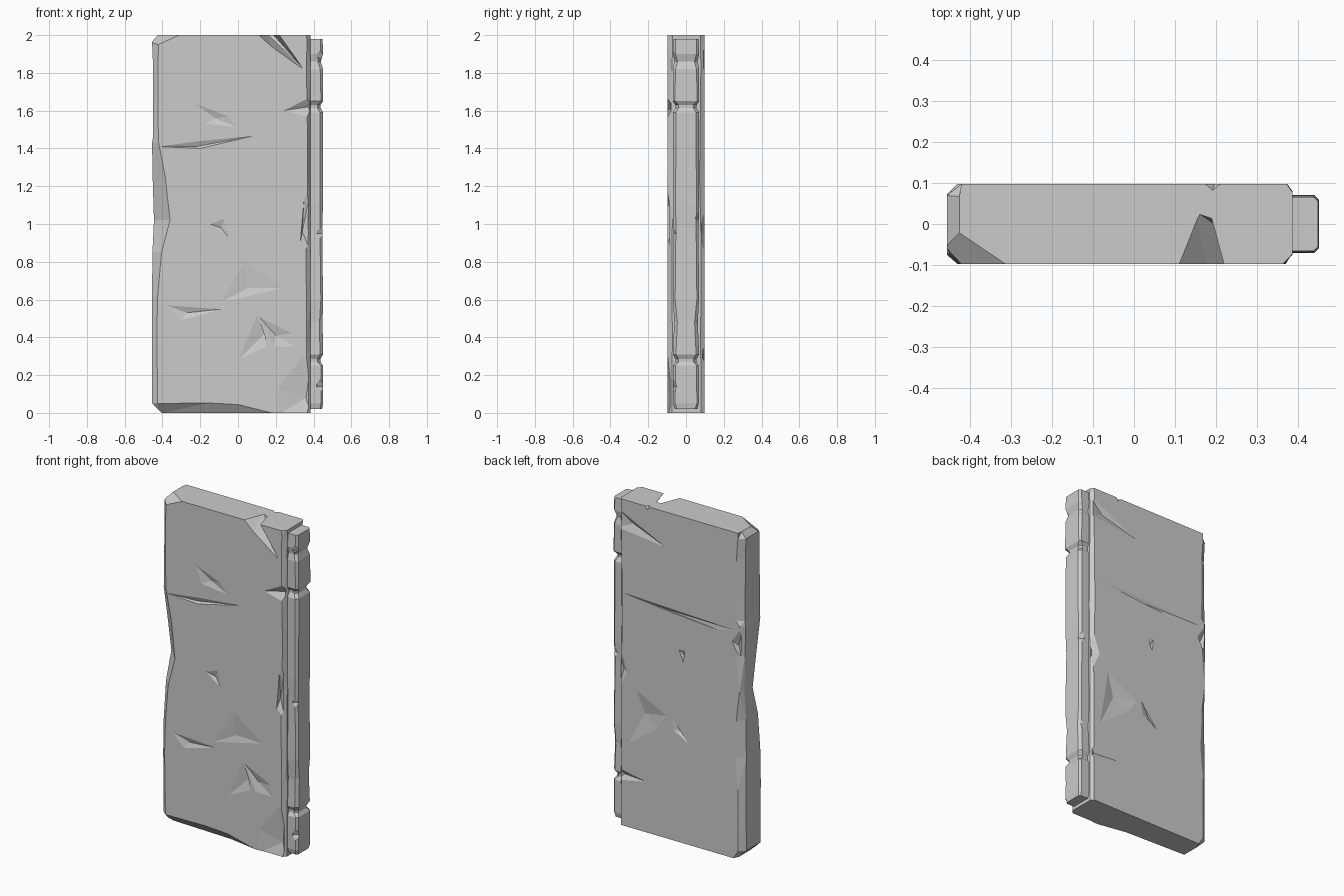
import bpy, bmesh, random
from mathutils import Vector

random.seed(4)
F, B = -0.097, 0.097   # front and back face planes


def new_object(name, bm):
    bmesh.ops.recalc_face_normals(bm, faces=bm.faces)
    me = bpy.data.meshes.new(name)
    bm.to_mesh(me)
    bm.free()
    ob = bpy.data.objects.new(name, me)
    bpy.context.collection.objects.link(ob)
    return ob


def loft(name, rings):
    """Skin a stack of equal-sized cross-sections, triangulating bent quads."""
    bm = bmesh.new()
    loops = [[bm.verts.new(p) for p in r] for r in rings]
    n = len(loops[0])
    for a, b in zip(loops, loops[1:]):
        for i in range(n):
            j = (i + 1) % n
            bm.faces.new((a[i], a[j], b[j], b[i]))
    bm.faces.new(loops[0][::-1])
    bm.faces.new(loops[-1])
    bmesh.ops.triangulate(bm, faces=[f for f in bm.faces if len(f.verts) == 4])
    bmesh.ops.dissolve_limit(bm, angle_limit=0.01, verts=bm.verts, edges=bm.edges)
    return new_object(name, bm)


def hull(points):
    bm = bmesh.new()
    for p in points:
        bm.verts.new(p)
    res = bmesh.ops.convex_hull(bm, input=bm.verts)
    junk = {g for g in res["geom_interior"] + res["geom_unused"]
            if isinstance(g, bmesh.types.BMVert)}
    bmesh.ops.delete(bm, geom=list(junk), context='VERTS')
    return new_object("chip_cutter", bm)


def cut(target, cutter):
    cutter.hide_render = True
    mod = target.modifiers.new("chip", 'BOOLEAN')
    mod.operation, mod.solver, mod.object = 'DIFFERENCE', 'EXACT', cutter
    bpy.context.view_layer.objects.active = target
    bpy.ops.object.modifier_apply(modifier=mod.name)
    bpy.data.objects.remove(cutter)


def chip(target, plane, depth, apex, *outline):
    """Gouge a faceted hollow: outline on the face, sinking to the apex."""
    s = 1 if plane > 0 else -1
    pts = [(x, plane + s * e, z) for x, z in outline for e in (0.0004, 0.05)]
    cut(target, hull(pts + [(apex[0], plane - s * depth, apex[1])]))


# Main slab: z, left x, front-left x, back-left x, front y of the left side
slab_rows = [
    (0.00, -.405, -.385, -.39, -.07), (0.05, -.455, -.425, -.42, -.07),
    (0.42, -.455, -.430, -.42, -.075), (0.62, -.455, -.425, -.40, -.07),
    (0.85, -.453, -.405, -.41, -.05), (1.02, -.445, -.360, -.43, -.01),
    (1.25, -.452, -.385, -.41, -.04), (1.43, -.455, -.420, -.43, -.07),
    (1.46, -.450, -.422, -.405, -.075), (1.84, -.450, -.424, -.41, -.07),
    (1.965, -.455, -.420, -.42, -.06), (2.00, -.425, -.410, -.42, -.05),
]
rings = []
for z, xl, lf, lb, yl in slab_rows:
    r = random.uniform(-.006, .004)
    rings.append([(lf, F, z), (.366 + r, F, z), (.385, -.07 + r, z), (.385, .075 - r, z),
                  (.368 - r, B, z), (lb, B, z), (xl, .07 + r, z), (xl, yl, z)])
slab = loft("slab", rings)

# Side strip: z, outer x, half depth; pinched rows are the joints
strip_rows = [
    (0.02, .445, .060), (0.05, .45, .068), (0.25, .45, .068), (0.27, .437, .056),
    (0.285, .437, .056), (0.31, .45, .070), (0.48, .448, .062), (0.60, .45, .069),
    (0.98, .446, .066), (1.10, .45, .070), (1.59, .45, .069), (1.615, .437, .055),
    (1.63, .437, .056), (1.65, .45, .070), (1.82, .45, .070), (1.86, .438, .060),
    (1.90, .45, .069), (1.98, .448, .066),
]
rings = []
for z, x, d in strip_rows:
    c = .010 + random.uniform(0, .008)
    rings.append([(.36, -d, z), (x - c, -d, z), (x, -d + c, z),
                  (x, d - c, z), (x - c, d, z), (.36, d, z)])
strip = loft("side_strip", rings)

# Front gouges and cracks: depth, apex, outline
front = [
    (.012, (-.22, 1.41), (-.43, 1.41), (-.2, 1.44), (.1, 1.47), (-.2, 1.40)),
    (.012, (-.12, 1.56), (-.23, 1.64), (-.18, 1.53), (0, 1.51), (-.05, 1.57)),
    (.012, (-.09, .98), (-.15, 1.0), (-.05, .93), (-.07, 1.03)),
    (.012, (-.27, .53), (-.38, .57), (-.3, .49), (-.08, .55)),
    (.010, (.05, .66), (-.1, .58), (.24, .66), (.04, .81)),
    (.016, (.14, .42), (0, .28), (.15, .35), (.10, .52)),
    (.014, (.2, .41), (.11, .51), (.29, .42), (.3, .35), (.19, .35)),
    (.022, (.36, .08), (.2, -.02), (.21, .13), (.34, .3), (.39, .3), (.39, -.02)),
    (.024, (.34, .96), (.39, .84), (.33, .90), (.35, 1.14), (.39, 1.2)),
    (.026, (.37, 1.62), (.24, 1.6), (.40, 1.68), (.40, 1.56)),
]
for depth, apex, *outline in front:
    chip(slab, F, depth, apex, *outline)

# Back gouges and cracks
back = [
    (.016, (.22, .72), (.27, .86), (.06, .75), (.12, .66), (.33, .5)),
    (.014, (-.04, .67), (.03, .76), (.02, .68), (-.08, .62)),
    (.014, (-.05, 1.15), (-.02, 1.18), (-.06, 1.19), (-.05, 1.11)),
    (.012, (.1, 1.40), (.37, 1.43), (-.3, 1.37), (-.42, 1.40)),
    (.018, (.3, 1.86), (.4, 1.94), (.4, 1.82), (.06, 1.78)),
    (.018, (.36, .31), (.4, .35), (.2, .31), (.4, .27)),
    (.024, (.37, .95), (.4, .8), (.33, .95), (.4, 1.15)),
    (.024, (-.41, 1.3), (-.46, 1.45), (-.38, 1.33), (-.46, 1.18)),
]
for depth, apex, *outline in back:
    chip(slab, B, depth, apex, *outline)

# Broken edges: worn bottom, split top-right corner, chipped top-left corner
cut(slab, hull([(-.5, F - .03, .08), (0, F - .03, .085), (.22, F - .03, 0), (.22, F, -.01),
                (-.5, -.03, -.02), (0, -.05, -.02), (-.5, F - .03, -.05), (.22, F - .03, -.05)]))
cut(slab, hull([(.08, F - .02, 2.02), (.21, F - .02, 2.02), (.18, F - .02, 1.93),
                (.36, F - .02, 1.80), (.33, F + .012, 1.84), (.19, F + .02, 1.95),
                (.15, .03, 2.01), (.18, .02, 2.01)]))
cut(slab, hull([(-.5, F - .02, 1.90), (-.24, F - .02, 2.02), (-.5, F - .02, 2.1),
                (-.5, .02, 2.01), (-.42, -.01, 2.01)]))
cut(slab, hull([(.14, B + .02, 2.01), (.24, B + .02, 2.01), (.20, B + .02, 1.95),
                (.19, .075, 2.01)]))

# Strip chips on the outer front and back edges
for y, z in ((-.07, .14), (-.07, .95), (.07, .48), (.07, 1.03), (-.07, 1.88)):
    s = 1 if y > 0 else -1
    cut(strip, hull([(.41, y + s * .02, z - .05), (.47, y + s * .02, z - .08),
                     (.40, y + s * .02, z + .06), (.47, y + s * .02, z + .07),
                     (.47, y - s * .03, z), (.42, y - s * .008, z)]))
